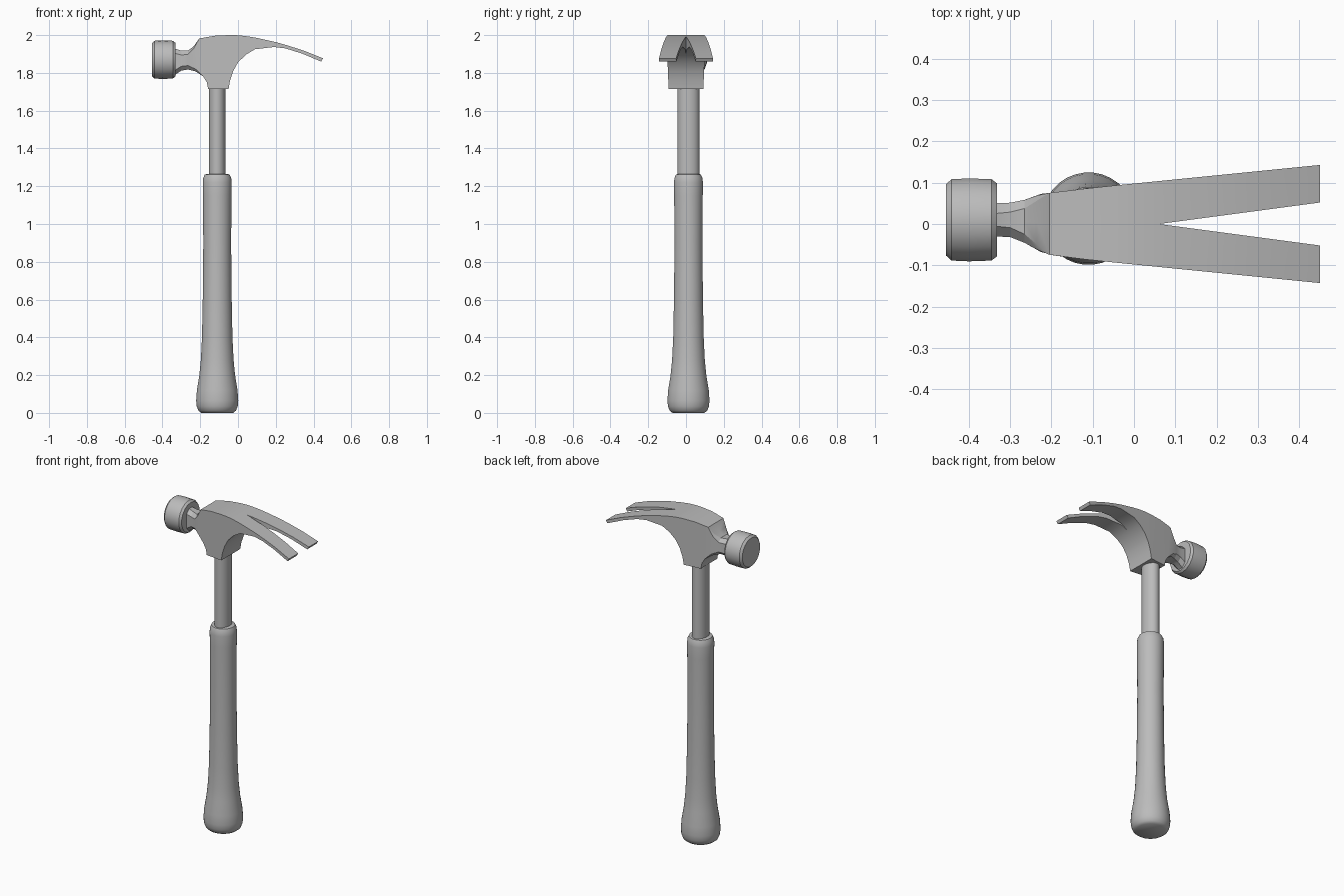
import bpy, bmesh, math
from mathutils import Vector

if "Cube" in bpy.data.objects:
    bpy.data.objects.remove(bpy.data.objects["Cube"])

grey = bpy.data.materials.new("plain grey")
grey.use_nodes = True
grey.diffuse_color = (0.5, 0.5, 0.5, 1)
grey.node_tree.nodes["Principled BSDF"].inputs["Base Color"].default_value = (0.5, 0.5, 0.5, 1)


def finish(bm, name, angle):
    bmesh.ops.remove_doubles(bm, verts=bm.verts, dist=0.0005)
    bmesh.ops.recalc_face_normals(bm, faces=bm.faces)
    mesh = bpy.data.meshes.new(name)
    bm.to_mesh(mesh)
    bm.free()
    mesh.materials.append(grey)
    obj = bpy.data.objects.new(name, mesh)
    bpy.context.collection.objects.link(obj)
    bpy.ops.object.select_all(action="DESELECT")
    obj.select_set(True)
    bpy.context.view_layer.objects.active = obj
    bpy.ops.object.shade_smooth_by_angle(angle=math.radians(angle))
    return obj


def lathe(name, profile, sides, place, angle=40):
    """Rings of (radius, distance); place() turns a ring point into a position."""
    bm = bmesh.new()
    rings = []
    for r, d in profile:
        ring = []
        for i in range(sides):
            a = math.tau * (i + 0.5) / sides
            ring.append(bm.verts.new(place(r * math.cos(a), r * math.sin(a), d)))
        rings.append(ring)
    for a, b in zip(rings, rings[1:]):
        for i in range(sides):
            j = (i + 1) % sides
            bm.faces.new((a[i], a[j], b[j], b[i]))
    bm.faces.new(rings[0])
    bm.faces.new(rings[-1])
    return finish(bm, name, angle)


def lerp(table, x):
    for (x0, y0), (x1, y1) in zip(table, table[1:]):
        if x <= x1:
            t = max(0, (x - x0) / (x1 - x0))
            return y0 + (y1 - y0) * t
    return table[-1][1]


# Handle: padded grip with flared butt, and slimmer oval shaft
HX, HY = -0.11, 0.013
grip = [(0.085, 0), (0.1, 0.012), (0.109, 0.035), (0.112, 0.065), (0.108, 0.12),
        (0.095, 0.2), (0.087, 0.28), (0.081, 0.4), (0.077, 0.6), (0.074, 0.9),
        (0.076, 1.15), (0.077, 1.22), (0.074, 1.245), (0.066, 1.262), (0.05, 1.266)]
lathe("grip", grip, 32, lambda u, v, d: (HX + u, HY + v, d))
lathe("shaft", [(0.052, 1.2), (0.052, 1.75)], 24,
      lambda u, v, d: (HX + 0.86 * u, HY + 1.12 * v, d))

# Striking face: short bevelled drum
drum = [(0.088, -0.455), (0.1, -0.442), (0.102, -0.4), (0.1, -0.345), (0.09, -0.332)]
lathe("striking_face", drum, 18, lambda u, v, d: (d, 0.01 + u, 1.87 + v), 25)

# Head: lofted stations (top x, top z, bottom x, bottom z) through neck, cheek and claw
stations = [
    (-0.34, 1.93, -0.34, 1.785), (-0.30, 1.918, -0.30, 1.812),
    (-0.265, 1.918, -0.265, 1.818), (-0.235, 1.94, -0.225, 1.808),
    (-0.205, 1.982, -0.185, 1.782), (-0.15, 1.992, -0.165, 1.75),
    (-0.12, 1.997, -0.158, 1.715), (-0.05, 2.0, -0.05, 1.715),
    (-0.02, 2.0, -0.042, 1.76), (0.0, 1.999, -0.025, 1.81),
    (0.03, 1.996, 0.0, 1.855), (0.06, 1.992, 0.04, 1.895),
    (0.1, 1.985, 0.09, 1.925), (0.2, 1.963, 0.19, 1.937),
    (0.27, 1.943, 0.25, 1.93), (0.35, 1.917, 0.34, 1.902), (0.45, 1.877, 0.44, 1.86)]
width = [(-0.34, 0.04), (-0.29, 0.042), (-0.25, 0.058), (-0.22, 0.073), (-0.1, 0.088), (0.45, 0.143)]
middle = [(-0.3, 0.01), (-0.2, 0), (0.5, 0)]
chamfer = [(-0.34, 0.025), (-0.25, 0.02), (-0.21, 0), (0.5, 0)]
slot = [(-0.4, 0), (0.06, 0), (0.45, 0.052)]

bm = bmesh.new()
for side in (1, -1):
    sections = []
    for xt, zt, xb, zb in stations:
        def point(x, z, inset, inner=False):
            y = lerp(slot, x) if inner else lerp(width, x) - inset
            return bm.verts.new((x, lerp(middle, x) + side * y, z))
        c = lerp(chamfer, xt)
        sections.append([point(xt, zt, 0, True), point(xt, zt, c), point(xt, zt - c, 0),
                         point(xb, zb + c, 0), point(xb, zb, c), point(xb, zb, 0, True)])
    for k, (a, b) in enumerate(zip(sections, sections[1:])):
        for i in range(6):
            j = (i + 1) % 6
            # the two halves share an open centre plane until the claw splits
            if j == 0 and stations[k + 1][0] <= 0.06:
                continue
            bm.faces.new((a[i], a[j], b[j], b[i]))
    bm.faces.new(sections[0])
    bm.faces.new(sections[-1])
finish(bm, "claw_head", 25)
